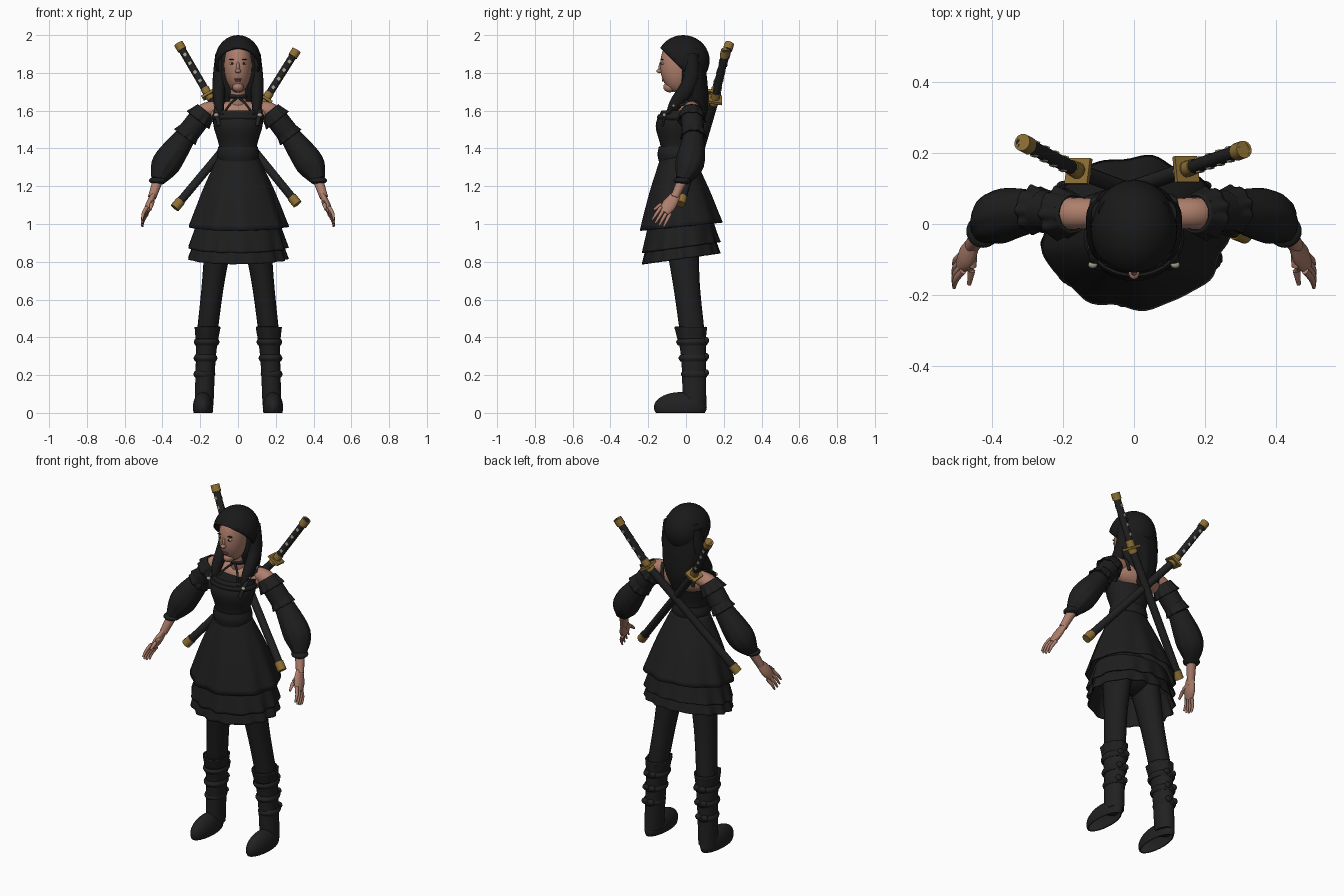
import bpy, bmesh, math
from mathutils import Vector, Matrix

cube = bpy.data.objects.get("Cube")
if cube:
    bpy.data.objects.remove(cube, do_unlink=True)


def material(name, rgb):
    mat = bpy.data.materials.new(name)
    mat.use_nodes = True
    mat.diffuse_color = (*rgb, 1)
    shader = next(n for n in mat.node_tree.nodes if n.type == 'BSDF_PRINCIPLED')
    shader.inputs["Base Color"].default_value = (*rgb, 1)
    shader.inputs["Roughness"].default_value = .8
    return mat


CLOTH = material("black cloth", [.013] * 3)
HAIR = material("black hair", [.01] * 3)
LEATHER = material("black leather", [.015] * 3)
SKIN = material("skin", (.42, .21, .15))
GOLD = material("dull gold", (.27, .16, .035))
CREAM = material("cream inlay", (.36, .34, .25))
LIPS = material("lips", (.26, .08, .07))
WHITE = material("eye white", (.5, .45, .4))


def finish(name, bm, mat, thick):
    bmesh.ops.recalc_face_normals(bm, faces=bm.faces[:])
    mesh = bpy.data.meshes.new(name)
    bm.to_mesh(mesh)
    bm.free()
    mesh.materials.append(mat)
    for face in mesh.polygons:
        face.use_smooth = True
    mesh.set_sharp_from_angle(angle=math.radians(42))
    ob = bpy.data.objects.new(name, mesh)
    bpy.context.collection.objects.link(ob)
    if thick:
        ob.modifiers.new("thickness", 'SOLIDIFY').thickness = thick


def smooth_path(rings, steps):
    """Catmull-Rom curve through the rings."""
    pts = [Vector(ring) for ring in rings]
    path = []
    for i in range(len(pts) - 1):
        a, b, c = pts[max(i - 1, 0)], pts[i], pts[i + 1]
        d = pts[min(i + 2, len(pts) - 1)]
        for k in range(steps):
            t = k / steps
            path.append(b + ((c - a) * t + (a * 2 - b * 5 + c * 4 - d) * t * t
                             + (b * 3 - a - c * 3 + d) * t ** 3) / 2)
    return path + [pts[-1]]


def tube(name, rings, mat, depth=1, segs=20, steps=5, flat=False, cap=True,
         ripple=0, waves=9, tilt=0, turn=0, thick=0):
    """Skin rings (x, y, z, radius); depth scales the radius front to back."""
    path = smooth_path(rings, steps)
    centres = [Vector(p[:3]) for p in path]
    last = len(path) - 1
    bm = bmesh.new()
    loops = []
    for i, centre in enumerate(centres):
        u, v = Vector((1, 0, 0)), Vector((0, 1, 0))
        if not flat:
            along = (centres[min(i + 1, last)] - centres[max(i - 1, 0)]).normalized()
            ref = Vector((0, 0, 1)) if abs(along.y) > .9 else Vector((0, 1, 0))
            u = ref.cross(along).normalized()
            v = along.cross(u)
        loop = []
        for j in range(segs):
            ang = math.tau * j / segs + turn
            fold = math.cos(waves * ang) + math.cos((waves + 4) * ang + 1) / 2
            radius = path[i][3] * (1 + ripple * fold * i / last)
            co = centre + (u * math.cos(ang) + v * math.sin(ang) * depth) * radius
            co.z += tilt * co.y * i / last
            loop.append(bm.verts.new(co))
        loops.append(loop)
    for low, high in zip(loops, loops[1:]):
        for j in range(segs):
            n = (j + 1) % segs
            bm.faces.new((low[j], low[n], high[n], high[j]))
    if cap:
        bm.faces.new(loops[0])
        bm.faces.new(loops[-1])
    finish(name, bm, mat, thick)


def blob(name, centre, radii, mat, cut=None, thick=0):
    """Ellipsoid, optionally cut open by a plane (point, normal)."""
    bm = bmesh.new()
    place = Matrix.Translation(centre) @ Matrix.Diagonal((*radii, 1))
    bmesh.ops.create_uvsphere(bm, u_segments=28, v_segments=18, radius=1, matrix=place)
    if cut:
        bmesh.ops.bisect_plane(bm, geom=bm.verts[:] + bm.edges[:] + bm.faces[:],
                               plane_co=cut[0], plane_no=cut[1], clear_inner=True)
    finish(name, bm, mat, thick)


def band(name, centre, radius, height, mat, depth):
    """Bulging strap around an upright part."""
    x, y, z = centre
    rings = [(x, y, z + height * k, radius + .008 * (1 - abs(k))) for k in (-1, 0, 1)]
    tube(name, rings, mat, depth=depth, segs=28, flat=True)


def frill(name, rings, ripple=.05, **options):
    """Open flared cloth with a wavy hem."""
    tube(name, rings, CLOTH, segs=96, cap=False, ripple=ripple, thick=.007, **options)


# Head and face
blob("head", (0, -.042, 1.84), (.074, .095, .145), SKIN)
blob("chin", (0, -.085, 1.725), (.03, .035, .028), SKIN)
blob("nose_bridge", (0, -.13, 1.83), (.01, .015, .03), SKIN)
blob("nose_tip", (0, -.138, 1.81), (.015, .018, .012), SKIN)
blob("upper_lip", (0, -.116, 1.768), (.02, .013, .005), LIPS)
blob("lower_lip", (0, -.115, 1.759), (.016, .013, .006), LIPS)

# Hair
blob("hair_cap", (0, -.015, 1.865), (.122, .14, .135), HAIR,
     cut=((0, -.13, 1.925), (0, 1, 1)), thick=.012)
tube("back_hair", [(0, .03, 1.93, .1), (0, .04, 1.75, .12), (0, .06, 1.62, .09),
                   (0, .07, 1.5, .02)], HAIR, depth=.6, segs=48, flat=True,
     ripple=.05, waves=8)

# Neck, shoulders and bodice
blob("shoulders", (0, .02, 1.58), (.16, .07, .075), SKIN)
tube("neck", [(0, .02, 1.6, .05), (0, 0, 1.69, .042), (0, -.02, 1.76, .04)], SKIN, flat=True)
tube("bodice", [(0, -.05, 1.33, .11), (0, -.05, 1.41, .1), (0, -.05, 1.52, .13),
                (0, -.02, 1.6, .13)], CLOTH, depth=.85, segs=32, flat=True)
band("choker", (0, .004, 1.675), .044, .01, LEATHER, 1)
band("waist_belt", (0, -.05, 1.37), .104, .04, CLOTH, .9)
band("bust_trim", (0, -.04, 1.565), .134, .015, CLOTH, .8)

# Skirt with two ruffles below it
blob("hips", (0, -.03, 1), (.16, .11, .12), CLOTH)
frill("skirt", [(0, -.045, 1.36, .106), (0, -.035, 1.18, .19), (0, -.025, .99, .262)],
      ripple=.026, depth=.82, flat=True, tilt=.1)
for label, top, waves in (("middle", 1.01, 13), ("lower", .95, 15)):
    rings = [(0, -.025, top - .13 * k, .22 + .04 * k) for k in (0, .5, 1)]
    frill(label + "_ruffle", rings, ripple=.028, waves=waves, depth=.78, flat=True, tilt=.14)

for s, side in ((1, "left_"), (-1, "right_")):
    def mirrored(rings):
        return [(s * x, *rest) for x, *rest in rings]

    def part(name, rings, mat, **options):
        tube(side + name, mirrored(rings), mat, **options)

    def side_blob(name, centre, radii, mat, **options):
        blob(side + name, *mirrored([centre]), radii, mat, **options)

    # Eye and brow
    side_blob("eye", (.031, -.122, 1.85), (.014, .01, .007), WHITE)
    side_blob("iris", (.031, -.129, 1.85), (.006, .005, .006), HAIR)
    side_blob("brow", (.033, -.125, 1.87), (.016, .007, .003), HAIR)

    # Hair lock falling over the shoulder
    part("hair_lock", [(.09, .03, 1.9, .03), (.1, .02, 1.75, .035),
                       (.1, -.06, 1.63, .027), (.085, -.1, 1.55, .006)], HAIR, depth=1.2)

    # Shoulder, sleeve and cuff
    shoulder, elbow, wrist = (.18, .03, 1.59), (.28, .04, 1.46), (.425, -.02, 1.23)
    part("shoulder", [(.09, .03, 1.61, .04), (.165, .03, 1.6, .045), (.21, .03, 1.56, .045)], SKIN)
    part("upper_sleeve", [(*shoulder, .058), (*elbow, .06)], CLOTH)
    part("puff_sleeve", [(*elbow, .056), (.38, .02, 1.32, .075), (*wrist, .036)],
         CLOTH, segs=48, ripple=.03, waves=8)
    frill(side + "shoulder_frill", mirrored([(.17, .03, 1.6, .055), (.21, .03, 1.55, .074)]))
    frill(side + "elbow_frill", mirrored([(.25, .04, 1.5, .056), (*elbow, .068)]))
    side_blob("cuff", wrist, (.047, .047, .02), CLOTH)

    # Forearm, hand and fingers
    part("forearm", [(*wrist, .027), (.455, -.06, 1.14, .022)], SKIN)
    part("palm", [(.45, -.055, 1.15, .014), (.47, -.09, 1.1, .02), (.487, -.115, 1.06, .014)],
         SKIN, depth=1.9)
    for n, label in enumerate(("index", "middle", "ring", "little")):
        k = n - 1.5
        base = Vector((.482, -.108 + .016 * k, 1.072 - .012 * k))
        reach = Vector((.028, -.047 + .005 * k, -.078)) * (1 - abs(k) / 12)
        bend = base + reach / 2 + Vector((.007, 0, 0))
        part(label + "_finger", [(*base, .01), (*bend, .009), (*(base + reach), .005)],
             SKIN, segs=10)
    part("thumb", [(.455, -.07, 1.12, .013), (.456, -.12, 1.11, .012), (.464, -.17, 1.075, .006)],
         SKIN, segs=10)

    # Leg and boot
    part("leg", [(.09, -.03, 1, .08), (.13, 0, .7, .06), (.16, .03, .45, .055)],
         CLOTH, depth=1.2, flat=True)
    part("boot_shaft", [(.16, .025, .45, .066), (.17, .04, .3, .053), (.18, .045, .04, .05)],
         LEATHER, depth=1.25, segs=28, flat=True)
    side_blob("foot", (.185, -.03, .03), (.054, .14, .08), LEATHER,
              cut=((0, 0, 0), (0, 0, 1)), thick=.005)
    frill(side + "boot_cuff", mirrored([(.165, .03, .39, .06), (.162, .025, .455, .068)]),
          ripple=.03, depth=1.25, flat=True)

    # Boot straps, each tied with a bow at the back
    for n in range(3):
        x, y, z, r = .166 + .006 * n, .033 + .006 * n, .375 - .085 * n, .06 - .005 * n
        band(f"{side}boot_strap_{n}", (s * x, y, z), r, .018, LEATHER, 1.25)
        for bow in (-1, 1):
            side_blob(f"boot_bow_{n}_{bow}", (x + bow * .02, y + r * 1.25, z + .008),
                      (.02, .014, .018), LEATHER)

    # Neck strap, harness strap and clasps
    part("neck_strap", [(.01, -.04, 1.665, .006), (.045, -.07, 1.63, .006),
                        (.08, -.115, 1.58, .006)], LEATHER, segs=10)
    part("harness_strap", [(.1, .08, 1.57, .011), (.115, .05, 1.645, .011),
                           (.116, -.09, 1.6, .011), (.1, -.125, 1.52, .011)], LEATHER, depth=.6)
    for n in range(2):
        side_blob(f"clasp_{n}", (.116, -.065 - .05 * n, 1.627 - .05 * n), (.013, .01, .01), CREAM)


def sword(name, pommel, guard, tip):
    """Sheathed sword along the lines from pommel to guard to tip."""
    top, mid, end = Vector(pommel), Vector(guard), Vector(tip)
    grip, blade = (mid - top).normalized(), (end - mid).normalized()

    def rod(label, start, direction, length, radius, mat, segs=14, **options):
        rings = [(*start, radius), (*(start + direction * length), radius)]
        tube(f"{name}_{label}", rings, mat, segs=segs, steps=1, **options)

    rod("pommel", top, grip, .04, .025, GOLD)
    rod("grip", top, grip, (mid - top).length, .02, LEATHER)
    rod("grip_collar", mid, grip, -.035, .023, GOLD)
    rod("guard", mid, grip, .014, .052, GOLD, segs=4, turn=math.pi / 4)
    rod("scabbard_mouth", mid, blade, .035, .025, GOLD)
    rod("scabbard", mid, blade, (end - mid).length - .01, .022, LEATHER)
    rod("scabbard_tip", end, blade, -.05, .026, GOLD)

    # Diamond inlays showing on both faces of the grip
    across = grip.cross(Vector((0, 1, 0)).cross(grip)).normalized()
    for n in range(4):
        centre = top + grip * (.075 + .055 * n)
        rod(f"inlay_{n}", centre - across * .022, across, .044, .012, CREAM, segs=4)


sword("right_sword", (-.315, .23, 1.955), (-.16, .15, 1.69), (.315, -.03, 1.105))
sword("left_sword", (.31, .21, 1.92), (.15, .155, 1.665), (-.335, -.015, 1.085))
